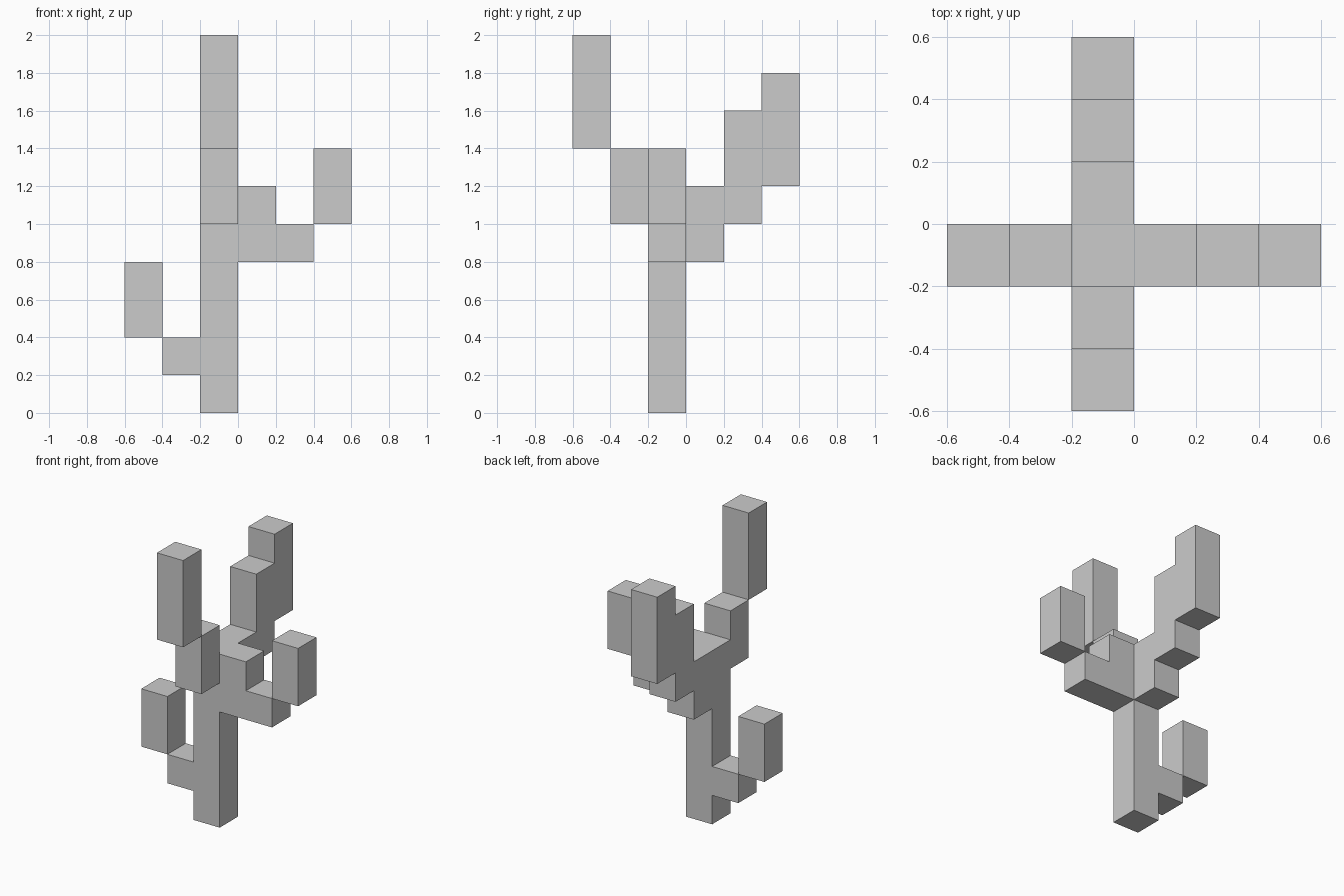
import bpy, bmesh
from mathutils import Vector

if "Cube" in bpy.data.objects:
    bpy.data.objects.remove(bpy.data.objects["Cube"])

U = 0.2  # one block of the grid


def column(x, y, z0, z1):
    """Cells of an upright one-block-wide column, in grid units."""
    return {(x, y, z) for z in range(z0, z1)}


def build(name, *columns):
    """Closed shell around the cells, without faces between neighbours."""
    cells = set().union(*columns)
    bm = bmesh.new()
    for c in cells:
        for axis in range(3):
            for side in (0, 1):
                step = [0, 0, 0]
                step[axis] = 2 * side - 1
                if tuple(a + b for a, b in zip(c, step)) in cells:
                    continue
                corners = []
                for i, j in ((0, 0), (1, 0), (1, 1), (0, 1)):
                    p = list(c)
                    p[axis] += side
                    p[(axis + 1) % 3] += i
                    p[(axis + 2) % 3] += j
                    corners.append(bm.verts.new(Vector(p) * U))
                bm.faces.new(corners if side else corners[::-1])
    bmesh.ops.remove_doubles(bm, verts=bm.verts[:], dist=0.001)
    bmesh.ops.dissolve_limit(bm, angle_limit=0.01,
                             verts=bm.verts[:], edges=bm.edges[:])
    mesh = bpy.data.meshes.new(name)
    bm.to_mesh(mesh)
    bm.free()
    obj = bpy.data.objects.new(name, mesh)
    bpy.context.collection.objects.link(obj)
    return obj


# Trunk with the joined arm stubs and the whole stepped back arm
build("cactus_body",
      column(-1, -1, 0, 6),                        # trunk
      column(-2, -1, 1, 2),                        # left stub
      column(0, -1, 4, 6), column(1, -1, 4, 5),    # right stub
      column(-1, -2, 5, 7),                        # front stub
      column(-1, 0, 4, 6), column(-1, 1, 5, 8), column(-1, 2, 6, 9))  # back arm

# Arm tips that meet their stubs only along an edge
build("left_arm_tip", column(-3, -1, 2, 4))
build("right_arm_tip", column(2, -1, 5, 7))
build("front_arm_tip", column(-1, -3, 7, 10))
